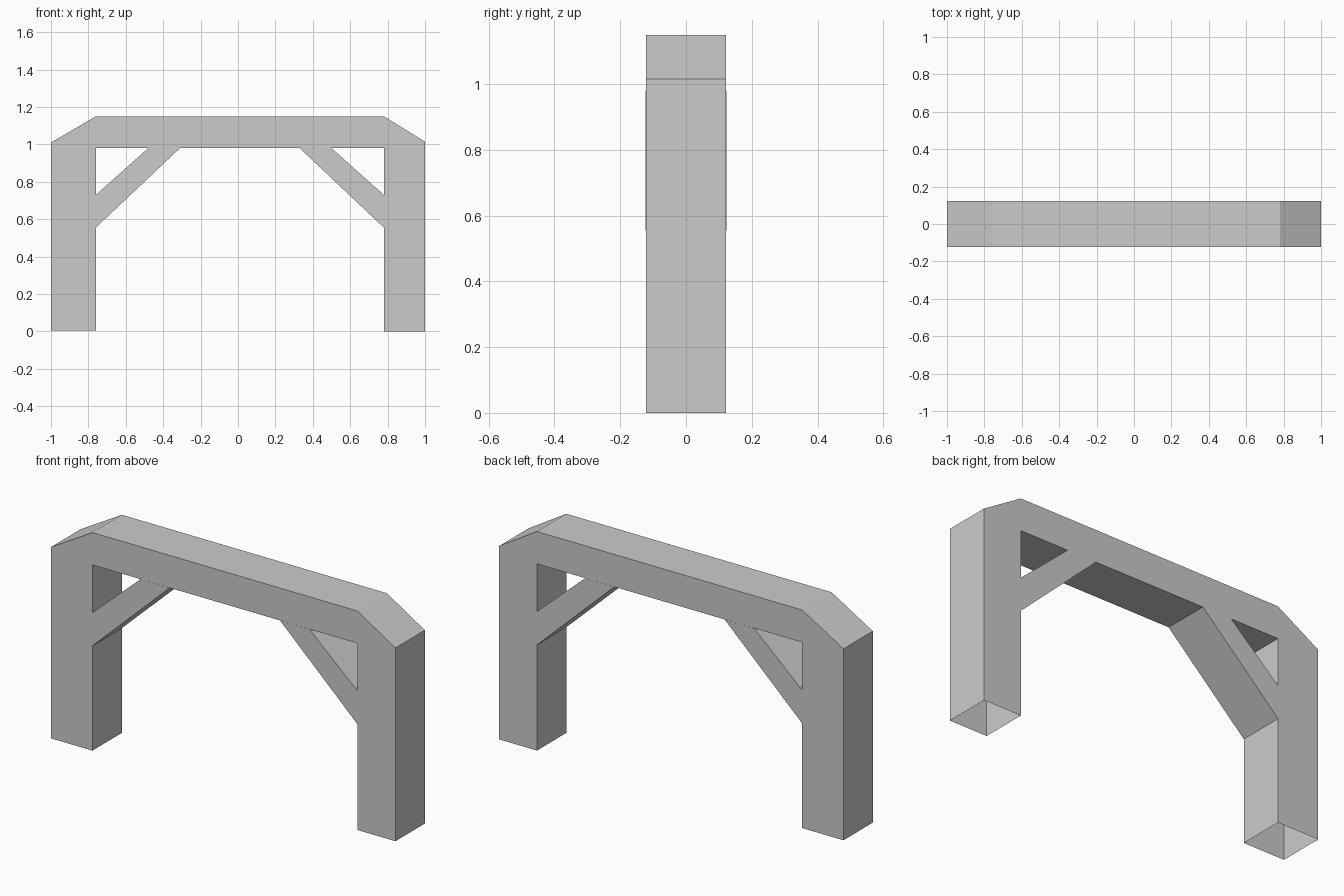
import bpy

if "Cube" in bpy.data.objects:
    bpy.data.objects.remove(bpy.data.objects["Cube"])


def shell(name, profile, open_edges, half_depth):
    """Extrude an x-z profile along y, leaving the listed end walls open."""
    n = len(profile)
    verts = [(x, y, z) for y in (-half_depth, half_depth) for x, z in profile]
    faces = [tuple(range(n)), tuple(reversed(range(n, 2 * n)))]
    for i in range(n):
        j = (i + 1) % n
        if i not in open_edges:
            faces.append((j, i, i + n, j + n))
    mesh = bpy.data.meshes.new(name)
    mesh.from_pydata(verts, [], faces)
    mesh.update()
    obj = bpy.data.objects.new(name, mesh)
    bpy.context.collection.objects.link(obj)
    return obj


# Two legs and the top beam in one hollow piece, open under the feet
frame = [(-1, 0.005), (-0.76, 0.005), (-0.76, 0.98), (0.78, 0.98), (0.78, 0),
         (1, 0), (1, 1.015), (0.78, 1.15), (-0.76, 1.15), (-1, 1.01)]
shell("arch_frame", frame, {0, 4}, 0.122)

# Diagonal braces, open where they meet the leg and beam
brace = [(0.33, 0.98), (0.78, 0.555), (0.78, 0.73), (0.50, 0.98)]
shell("right_brace", brace, {1, 3}, 0.1225)

# Mirrored about the middle of the opening
left = [(0.02 - x, z) for x, z in reversed(brace)]
shell("left_brace", left, {1, 3}, 0.1225)
